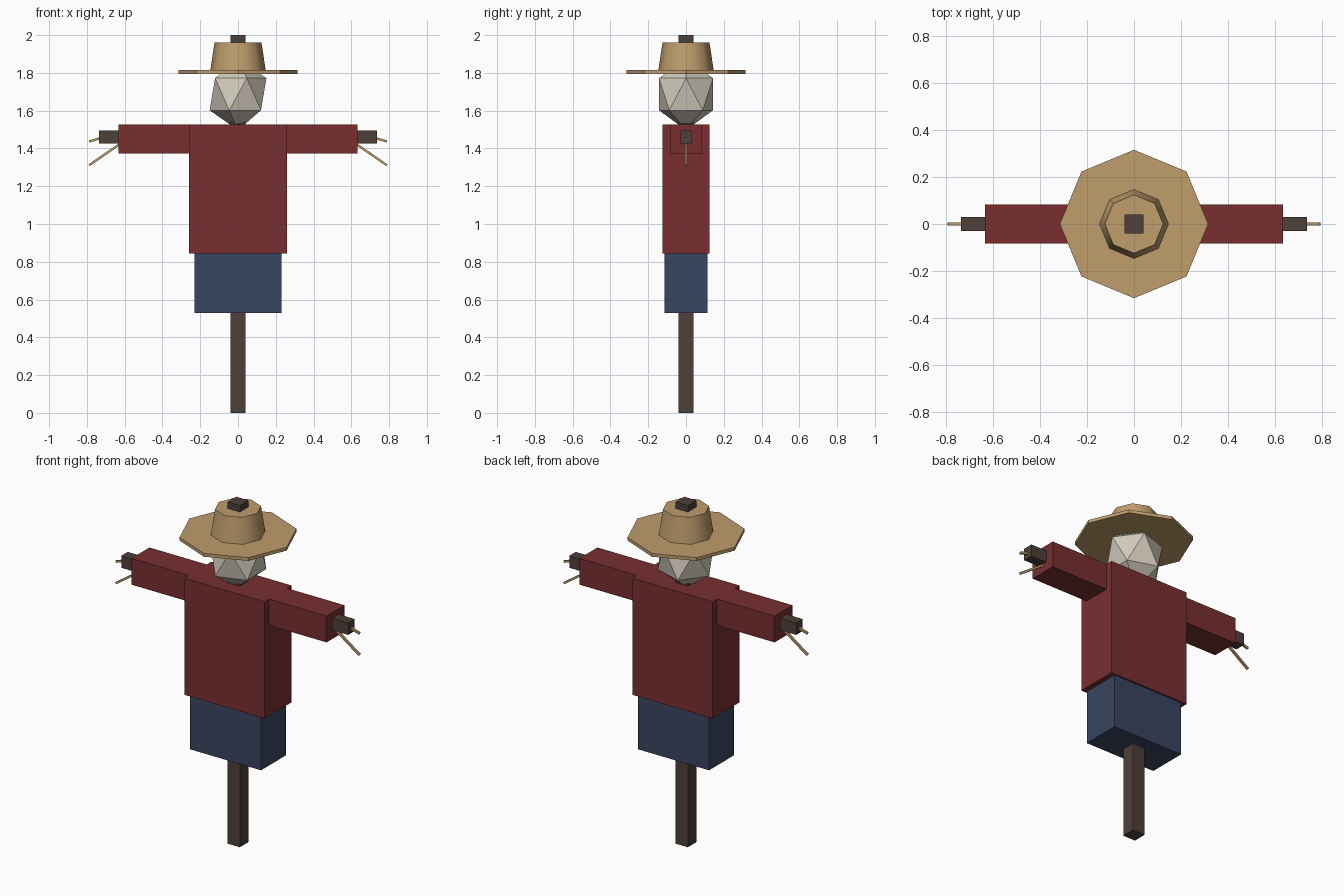
import bpy
from mathutils import Vector
from math import radians

old = bpy.data.objects.get("Cube")
if old:
    bpy.data.objects.remove(old, do_unlink=True)


def material(name, rgb):
    mat = bpy.data.materials.new(name)
    mat.use_nodes = True
    colour = (*rgb, 1)
    mat.diffuse_color = colour
    shader = next(n for n in mat.node_tree.nodes if n.type == 'BSDF_PRINCIPLED')
    shader.inputs["Base Color"].default_value = colour
    return mat


wood = material("dark wood", (0.076, 0.051, 0.040))
red = material("red cloth", (0.190, 0.028, 0.030))
blue = material("blue denim", (0.040, 0.060, 0.118))
straw = material("straw", (0.52, 0.34, 0.15))
sack = material("pale sackcloth", (0.64, 0.59, 0.50))


def finish(name, mat):
    obj = bpy.context.object
    obj.name = name
    obj.data.materials.append(mat)
    return obj


def box(name, mat, x, y, z):
    """Box spanning the given (low, high) range on each axis."""
    spans = (x, y, z)
    bpy.ops.mesh.primitive_cube_add(size=1, location=[(a + b) / 2 for a, b in spans])
    bpy.context.object.scale = [b - a for a, b in spans]
    return finish(name, mat)


def ring(name, mat, r_low, r_high, low, high):
    """Eight-sided frustum with a corner on the +x axis."""
    bpy.ops.mesh.primitive_cone_add(vertices=8, radius1=r_low, radius2=r_high,
                                    depth=high - low, location=(0, 0, (low + high) / 2))
    return finish(name, mat)


def stalk(name, start, end):
    """Thin square straw between two points."""
    a, b = Vector(start), Vector(end)
    bpy.ops.mesh.primitive_cube_add(size=1, location=(a + b) / 2)
    obj = bpy.context.object
    obj.scale = (0.012, 0.012, (b - a).length)
    obj.rotation_euler = (b - a).to_track_quat('Z', 'Y').to_euler()
    return finish(name, straw)


# Wooden frame
box("pole", wood, (-0.04, 0.04), (-0.04, 0.04), (0, 2))
box("crossbar", wood, (-0.735, 0.735), (-0.03, 0.03), (1.425, 1.495))

# Clothes
box("shirt", red, (-0.26, 0.26), (-0.125, 0.125), (0.845, 1.528))
box("trousers", blue, (-0.23, 0.23), (-0.115, 0.115), (0.53, 0.87))

# Sleeves and the straw poking out of them
for side, sign in (("left", 1), ("right", -1)):
    box(side + "_sleeve", red, sorted((sign * 0.25, sign * 0.632)),
        (-0.083, 0.083), (1.374, 1.528))
    stalk(side + "_upper_straw", (sign * 0.62, 0, 1.487), (sign * 0.788, 0, 1.437))
    stalk(side + "_lower_straw", (sign * 0.60, 0, 1.441), (sign * 0.788, 0, 1.311))

# Faceted sack head
bpy.ops.mesh.primitive_ico_sphere_add(subdivisions=1, radius=1, location=(0, 0, 1.687))
bpy.context.object.scale = (0.168, 0.168, 0.19)
finish("head", sack)

# Hat
ring("hat_brim", straw, 0.315, 0.315, 1.795, 1.814)
ring("hat_crown", straw, 0.148, 0.124, 1.805, 1.962)
bpy.ops.object.shade_smooth_by_angle(angle=radians(50))
